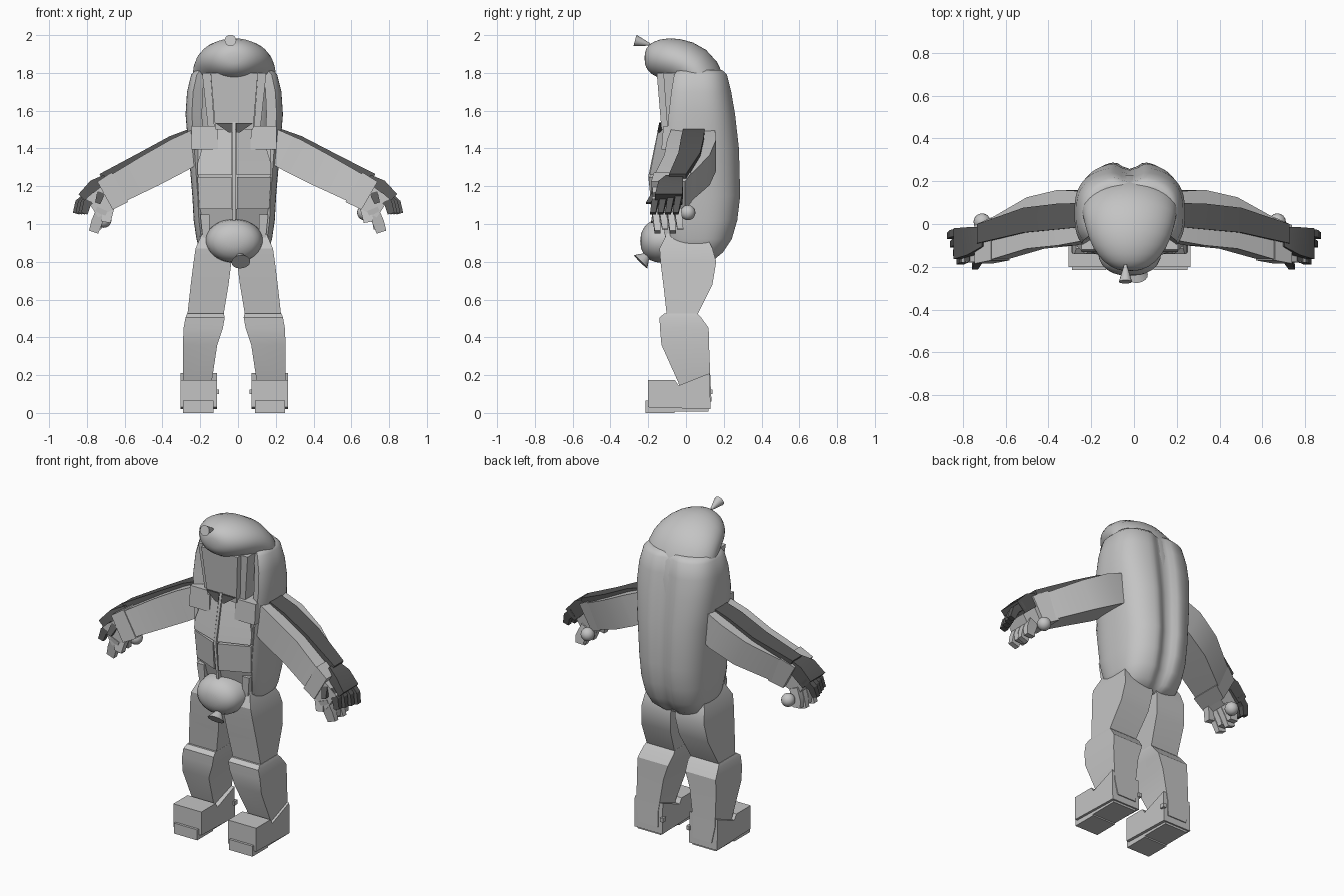
import bpy, bmesh, math
from mathutils import Vector

if "Cube" in bpy.data.objects:
    bpy.data.objects.remove(bpy.data.objects["Cube"], do_unlink=True)

MID = -0.02  # body centre line


def material(name, v):
    m = bpy.data.materials.new(name)
    m.use_nodes = True
    m.diffuse_color = (v, v, v, 1)
    m.node_tree.nodes["Principled BSDF"].inputs["Base Color"].default_value = (v, v, v, 1)
    return m


light = material("light grey", 0.55)
dark = material("dark grey", 0.1)


def finish(name, bm, mat, smooth):
    bmesh.ops.recalc_face_normals(bm, faces=bm.faces)
    me = bpy.data.meshes.new(name)
    bm.to_mesh(me)
    bm.free()
    me.materials.append(mat)
    ob = bpy.data.objects.new(name, me)
    bpy.context.collection.objects.link(ob)
    bpy.ops.object.select_all(action='DESELECT')
    ob.select_set(True)
    bpy.context.view_layer.objects.active = ob
    bpy.ops.object.shade_smooth_by_angle(angle=math.radians(smooth))
    return ob


def skin(name, rings, mat=light, smooth=28):
    """Join equal rings of points into a capped solid."""
    bm = bmesh.new()
    rows = [[bm.verts.new(p) for p in ring] for ring in rings]
    n = len(rows[0])
    for a, b in zip(rows, rows[1:]):
        for i in range(n):
            j = (i + 1) % n
            bm.faces.new((a[i], a[j], b[j], b[i]))
    bm.faces.new(rows[0])
    bm.faces.new(rows[-1])
    return finish(name, bm, mat, smooth)


def stack(name, levels, s=1, mat=light, sweep=0):
    """Box column: levels of (z, x0, x1, y0, y1) from the centre line; sweep sets the outer front edge back."""
    return skin(name, [[(MID + s * x, y, z) for x, y in
                        ((x0, y0), (x1, y0 + sweep), (x1, y1), (x0, y1))]
                       for z, x0, x1, y0, y1 in levels], mat)


def limb(name, s, levels, mat=light):
    """Box section swept along points of (x, y, z, half height, half depth)."""
    rings = []
    for i, (x, y, z, hu, hv) in enumerate(levels):
        a, b = levels[max(i - 1, 0)], levels[min(i + 1, len(levels) - 1)]
        u = Vector((a[2] - b[2], 0, b[0] - a[0])).normalized()
        ring = []
        for p, q in ((1, 1), (1, -1), (-1, -1), (-1, 1)):
            px = x + u.x * hu * p
            ring.append((s * px + MID * (1 - px / 0.87), y + hv * q, z + u.z * hu * p))
        rings.append(ring)
    return skin(name, rings, mat)


# Curved sausage that hooks over the head and between the hips
path = [(-.22, 1.88, .03, .025), (-.205, 1.88, .09, .07), (-.15, 1.878, .15, .103),
        (-.07, 1.873, .195, .121), (.035, 1.835, .22, .133), (.09, 1.75, .23, .135),
        (.11, 1.55, .2, .13), (.12, 1.2, .18, .13), (.1, 1.0, .17, .12),
        (.03, .92, .16, .115), (-.08, .91, .155, .12), (-.17, .91, .15, .118),
        (-.22, .91, .11, .085), (-.243, .91, .04, .03)]
rings = []
for i, (y, z, rx, rn) in enumerate(path):
    a, b = path[max(i - 1, 0)], path[min(i + 1, len(path) - 1)]
    n = Vector((a[1] - b[1], b[0] - a[0])).normalized()
    rings.append([(MID + rx * math.cos(t), y + n.x * rn * math.sin(t), z + n.y * rn * math.sin(t))
                  for t in (k * math.tau / 24 for k in range(24))])
sausage = skin("sausage", rings, light, 60)
sausage.modifiers.new("rounding", 'SUBSURF').levels = 1

# Flared knots at the sausage ends
for name, p, q, r in (("top_knot", (-.04, -.19, 1.95), (-.04, -.27, 1.972), .031),
                      ("bottom_knot", (.01, -.195, .845), (.015, -.24, .8), .05)):
    p, q = Vector(p), Vector(q)
    bm = bmesh.new()
    bmesh.ops.create_cone(bm, cap_ends=True, segments=16, radius1=.006, radius2=r,
                          depth=(q - p).length)
    bm.transform((q - p).to_track_quat('Z', 'Y').to_matrix().to_4x4())
    bmesh.ops.translate(bm, verts=bm.verts, vec=(p + q) / 2)
    finish(name, bm, light, 40)

# Bun: C-shaped shell round the back with a groove down the middle
rings = []
N = 48
for z, w, back, inner in ((1.815, .205, .195, .88), (1.79, .228, .222, .8), (1.7, .25, .245, .76),
                          (1.58, .258, .266, .76), (1.4, .243, .287, .76), (1.15, .222, .294, .76),
                          (1.02, .215, .278, .74), (.92, .2, .248, .68), (.85, .18, .2, .55),
                          (.81, .13, .15, .4)):
    cy, reach = .05, 2.15
    outer, inside = [], []
    for k in range(N + 1):
        t = -reach + 2 * reach * k / N
        c, sn = math.cos(t), math.sin(t)
        groove = 1 - .15 * math.exp(-(t / .14) ** 2)
        x = w * math.copysign(abs(sn) ** .78, sn)
        y = (back - cy) * math.copysign(abs(c) ** .7, c)
        outer.append((MID + x, cy + y * groove, z))
        inside.append((MID + x * inner, cy + y * inner, z))
    rings.append(outer + inside[::-1])
skin("bun", rings, light, 50)

# Head and torso
stack("head", [(1.5, -.1, .1, -.13, .1), (1.56, -.105, .105, -.135, .1),
               (1.8, -.125, .125, -.155, .1)])
stack("torso", [(.84, -.17, .17, -.08, .12), (.95, -.185, .185, -.07, .12),
                (1.08, -.19, .19, -.09, .12), (1.25, -.195, .195, -.1, .12),
                (1.42, -.2, .2, -.09, .12), (1.52, -.16, .16, -.08, .1)])
stack("zip_strip", [(1.0, -.008, .008, -.17, -.06), (1.25, -.008, .008, -.2, -.06),
                    (1.54, -.008, .008, -.14, -.06)])

fingers = (-.165, -.125, -.085, -.045)
for s, side in ((1, "left"), (-1, "right")):
    # Jacket panels, swept back from the zip
    stack(side + "_hood_side", [(1.52, .105, .14, -.1, .08), (1.8, .125, .17, -.12, .08)], s)
    stack(side + "_lower_pocket", [(1.08, .015, .185, -.185, -.04), (1.25, .015, .195, -.197, -.04)],
          s, sweep=.075)
    stack(side + "_chest_panel", [(1.26, .012, .195, -.192, -.04), (1.32, .012, .195, -.18, -.04),
                                  (1.5, .012, .14, -.145, -.04)], s, sweep=.065)
    stack(side + "_waist_panel", [(.96, .01, .18, -.13, -.04), (1.08, .01, .185, -.165, -.04)],
          s, sweep=.07)
    stack(side + "_collar", [(1.485, .01, .03, -.152, -.08), (1.535, .01, .1, -.142, -.06)], s, dark)
    stack(side + "_shoulder_block", [(1.395, .085, .225, -.13, .04), (1.52, .09, .225, -.12, .02)], s)
    stack(side + "_hip_tab", [(.91, .13, .165, -.11, -.04), (1.05, .13, .18, -.12, -.04)], s)

    # Sleeve, cuff and dark outer strip
    limb(side + "_sleeve", s, [(.14, .04, 1.445, .085, .11), (.3, .03, 1.365, .093, .13),
                               (.45, .005, 1.285, .09, .12), (.64, -.075, 1.185, .08, .095)])
    limb(side + "_cuff", s, [(.62, -.07, 1.195, .09, .1), (.7, -.095, 1.15, .085, .09)])
    limb(side + "_sleeve_strip", s, [(.18, .045, 1.505, .02, .055), (.34, .035, 1.445, .022, .06),
                                     (.5, .018, 1.36, .022, .058), (.72, -.045, 1.245, .022, .045)], dark)

    # Hand: light palm and lower fingers, dark glove back and outer fingers
    limb(side + "_palm", s, [(.67, -.1, 1.15, .07, .075), (.77, -.11, 1.085, .06, .07)])
    limb(side + "_glove_back", s, [(.69, -.06, 1.235, .03, .045), (.75, -.08, 1.195, .045, .065),
                                   (.815, -.092, 1.13, .04, .072)], dark)
    limb(side + "_glove_thumb", s, [(.72, -.15, 1.17, .022, .025), (.74, -.2, 1.11, .015, .012)], dark)
    limb(side + "_thumb", s, [(.68, -.15, 1.09, .03, .022), (.695, -.165, 1.01, .025, .02)])
    for i, y in enumerate(fingers):
        bend = .015 * (i % 2)
        fan = .015 * (3 - i)
        limb(f"{side}_finger_{i + 1}", s, [(.715, y, 1.08, .03, .018), (.745, y + .01, 1.01, .03, .018),
                                           (.762 - bend, y + .015, .957 + bend, .026, .016)])
        limb(f"{side}_glove_finger_{i + 1}", s, [(.795 - fan, y + .01, 1.15, .024, .018),
                                                 (.842 - fan, y, 1.11, .022, .017),
                                                 (.857 - fan, y - .01, 1.055, .018, .015)], dark)
    bm = bmesh.new()
    bmesh.ops.create_uvsphere(bm, u_segments=16, v_segments=10, radius=.04)
    bmesh.ops.translate(bm, verts=bm.verts,
                        vec=(.67 if s > 0 else -.71, .01, 1.06 if s > 0 else 1.02))
    finish(side + "_wrist_ball", bm, light, 60)

    # Leg
    stack(side + "_thigh", [(.95, .02, .17, -.1, .1), (.87, .015, .205, -.14, .14),
                            (.8, .015, .215, -.135, .16), (.68, .03, .23, -.12, .14),
                            (.5, .06, .25, -.1, .05)], s)
    stack(side + "_shin", [(.525, .055, .25, -.115, .06), (.505, .05, .258, -.14, .08),
                           (.45, .06, .268, -.138, .12), (.36, .09, .272, -.13, .122),
                           (.16, .12, .27, -.04, .13), (.06, .12, .25, -.02, .135)], s)

    # Boot with stepped toe and sole
    profile = [(-.2, .03), (-.2, .175), (-.06, .175), (-.04, .145), (.125, .21), (.13, .02)]
    skin(side + "_boot", [[(MID + s * x, y, z) for y, z in profile] for x in (.092, .285)])
    stack(side + "_toe_sole", [(0, .11, .27, -.215, -.06), (.065, .11, .27, -.215, -.06)], s)
    stack(side + "_heel_sole", [(.008, .11, .27, -.06, .12), (.03, .11, .27, -.06, .12)], s)
    stack(side + "_boot_buckle", [(.1, .08, .1, .11, .14), (.125, .08, .1, .11, .14)], s)
